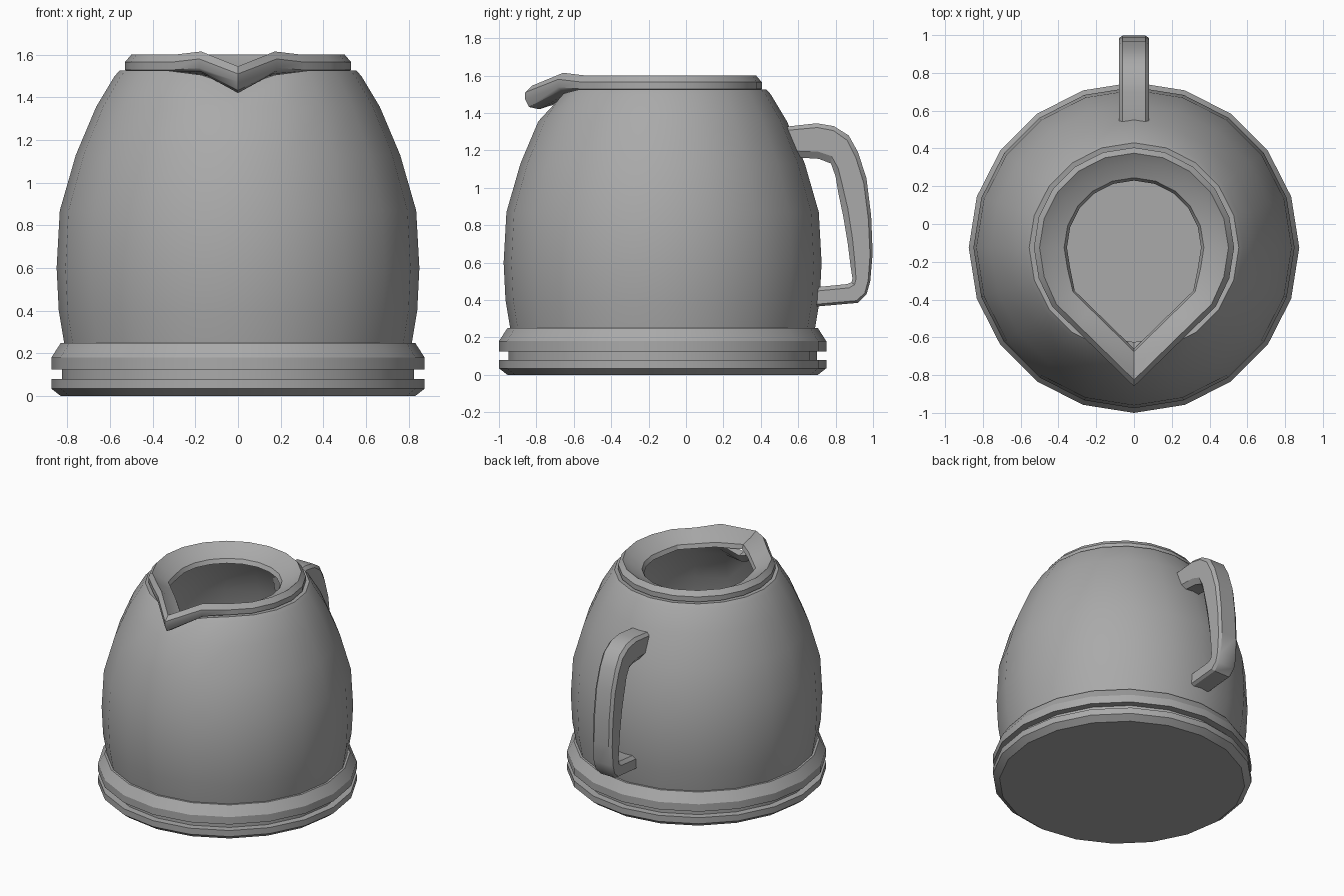
import bpy, bmesh, math
from mathutils import Vector

cube = bpy.data.objects.get("Cube")
if cube:
    bpy.data.objects.remove(cube)

SIDES = 20
AXIS_Y = -0.125

grey = bpy.data.materials.new("plain_grey")
grey.use_nodes = True
grey.diffuse_color = (0.4, 0.4, 0.4, 1)
bsdf = next(n for n in grey.node_tree.nodes if n.type == "BSDF_PRINCIPLED")
bsdf.inputs["Base Color"].default_value = grey.diffuse_color


def ring(r, z, tip=0, tip_dz=0, side_dz=0):
    """Circle about the pot axis, optionally drawn out to a pointed front."""
    points = []
    for i in range(SIDES):
        step = min(i, SIDES - i)          # steps away from the front
        a = 2 * math.pi * i / SIDES
        rad = r
        if tip and step <= 3:
            rad = max(r, tip / (math.cos(a) + 0.976 * abs(math.sin(a))))
        dz = {0: tip_dz, 1: side_dz}.get(step, 0)
        points.append(Vector((rad * math.sin(a), AXIS_Y - rad * math.cos(a), z + dz)))
    return points


def loft(name, sections, loop=False):
    """Skin matching sections; close them in a loop or cap both ends."""
    bm = bmesh.new()
    rows = [[bm.verts.new(p) for p in s] for s in sections]
    pairs = list(zip(rows, rows[1:]))
    if loop:
        pairs.append((rows[-1], rows[0]))
    else:
        bm.faces.new(rows[0])
        bm.faces.new(rows[-1])
    n = len(rows[0])
    for a, b in pairs:
        for i in range(n):
            j = (i + 1) % n
            bm.faces.new((a[i], a[j], b[j], b[i]))
    bmesh.ops.recalc_face_normals(bm, faces=bm.faces)
    mesh = bpy.data.meshes.new(name)
    bm.to_mesh(mesh)
    bm.free()
    mesh.materials.append(grey)
    obj = bpy.data.objects.new(name, mesh)
    bpy.context.collection.objects.link(obj)
    bpy.ops.object.select_all(action="DESELECT")
    obj.select_set(True)
    bpy.context.view_layer.objects.active = obj
    bpy.ops.object.shade_smooth_by_angle(angle=math.radians(30))
    return obj


# Grooved foot
base_profile = [(0.83, 0), (0.875, 0.035), (0.875, 0.08), (0.825, 0.08),
                (0.825, 0.125), (0.875, 0.125), (0.875, 0.18), (0.83, 0.25)]
loft("base", [ring(r, z) for r, z in base_profile])

# Hollow body: outer wall up, notched mouth, inner wall down to the floor
outer = [(0.81, 0.22), (0.84, 0.4), (0.85, 0.6), (0.835, 0.87),
         (0.76, 1.13), (0.665, 1.355)]
inner = [(r - 0.03, z) for r, z in reversed(outer[1:])] + [(0.78, 0.26)]
mouth = [ring(r, z, 0, -0.08, -0.02)
         for r, z in [(0.578, 1.5), (0.555, 1.525), (0.5, 1.515), (0.53, 1.46)]]
loft("body", [ring(*p) for p in outer] + mouth + [ring(*p) for p in inner])

# Rim with pouring lip
loft("rim", [
    ring(0.50, 1.520, 0.66, -0.10, -0.01),
    ring(0.515, 1.522, 0.715, -0.09, 0),
    ring(0.53, 1.528, 0.735, -0.055, 0.01),
    ring(0.53, 1.565, 0.735, -0.055, 0.015),
    ring(0.50, 1.600, 0.70, -0.055, 0.015),
    ring(0.45, 1.565, 0.64, -0.045, 0.005),
    ring(0.37, 1.530, 0.55, -0.03, 0),
    ring(0.355, 1.500, 0.535, -0.03, 0),
], loop=True)

# Handle: outer and inner edge (y, z) at each station
stations = [
    (0.52, 1.325, 0.55, 1.165), (0.70, 1.345, 0.71, 1.155),
    (0.79, 1.33, 0.775, 1.13), (0.87, 1.28, 0.80, 1.06),
    (0.92, 1.19, 0.815, 0.97), (0.965, 1.05, 0.84, 0.85),
    (0.99, 0.85, 0.865, 0.70), (0.998, 0.65, 0.88, 0.58),
    (0.985, 0.50, 0.89, 0.515), (0.965, 0.43, 0.885, 0.495),
    (0.92, 0.385, 0.86, 0.485), (0.66, 0.362, 0.66, 0.465)]
half = [(0.06, 0), (0.08, 0.12), (0.08, 0.8), (0.055, 1)]
section = half + [(-x, t) for x, t in reversed(half)]
loft("handle", [
    [Vector((x, oy + (iy - oy) * t, oz + (iz - oz) * t)) for x, t in section]
    for oy, oz, iy, iz in stations])
